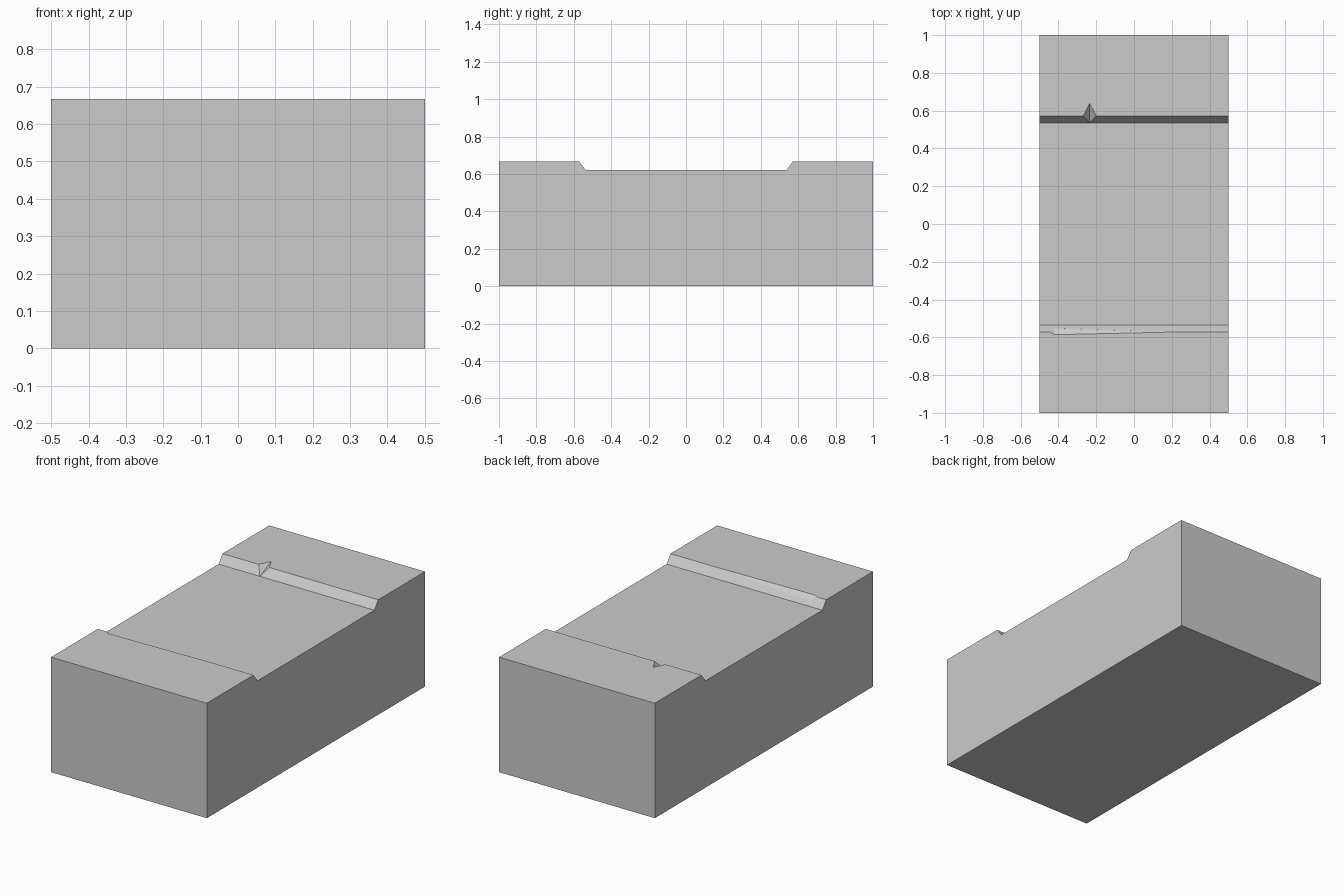
import bpy, bmesh

if "Cube" in bpy.data.objects:
    bpy.data.objects.remove(bpy.data.objects["Cube"])

TOP, FLOOR = 0.667, 0.62
IN, OUT = 0.536, 0.572   # inner and outer edge of the slopes


def add_mesh(name, bm):
    bmesh.ops.recalc_face_normals(bm, faces=bm.faces)
    mesh = bpy.data.meshes.new(name)
    bm.to_mesh(mesh)
    bm.free()
    obj = bpy.data.objects.new(name, mesh)
    bpy.context.collection.objects.link(obj)
    return obj


def hull(name, points):
    bm = bmesh.new()
    for p in points:
        bm.verts.new(p)
    bmesh.ops.convex_hull(bm, input=bm.verts)
    return add_mesh(name, bm)


# Stone block: side profile with a shallow recess, extruded along x
half = [(0, 1), (TOP, 1), (TOP, OUT), (FLOOR, IN)]
profile = [(y, z) for z, y in half] + [(-y, z) for z, y in reversed(half)]
bm = bmesh.new()
face = bm.faces.new([bm.verts.new((-0.5, y, z)) for y, z in profile])
ext = bmesh.ops.extrude_face_region(bm, geom=[face])
bmesh.ops.translate(bm, vec=(1, 0, 0),
                    verts=[g for g in ext["geom"] if isinstance(g, bmesh.types.BMVert)])
# extruding an open face keeps the start cap
block = add_mesh("stone_block", bm)

# Chip in the back lip: a V notch rising to a point
notch = hull("notch_cutter", [
    (-0.235, IN, FLOOR), (-0.235, 0.64, TOP),
    (-0.268, OUT, TOP), (-0.2, OUT, TOP), (-0.235, 0.53, 0.70)])

# Worn edge on the front lip: a long sliver tapering to the right
wear = hull("wear_cutter", [
    (0.21, -OUT, TOP), (-0.445, -OUT, TOP),
    (-0.42, -0.586, TOP), (-0.42, -0.553, 0.642), (-0.3, -0.53, 0.70)])

bpy.context.view_layer.objects.active = block
block.select_set(True)
for cutter in (notch, wear):
    mod = block.modifiers.new("chip", 'BOOLEAN')
    mod.operation = 'DIFFERENCE'
    mod.solver = 'EXACT'
    mod.object = cutter
    bpy.ops.object.modifier_apply(modifier=mod.name)
    bpy.data.objects.remove(cutter)
